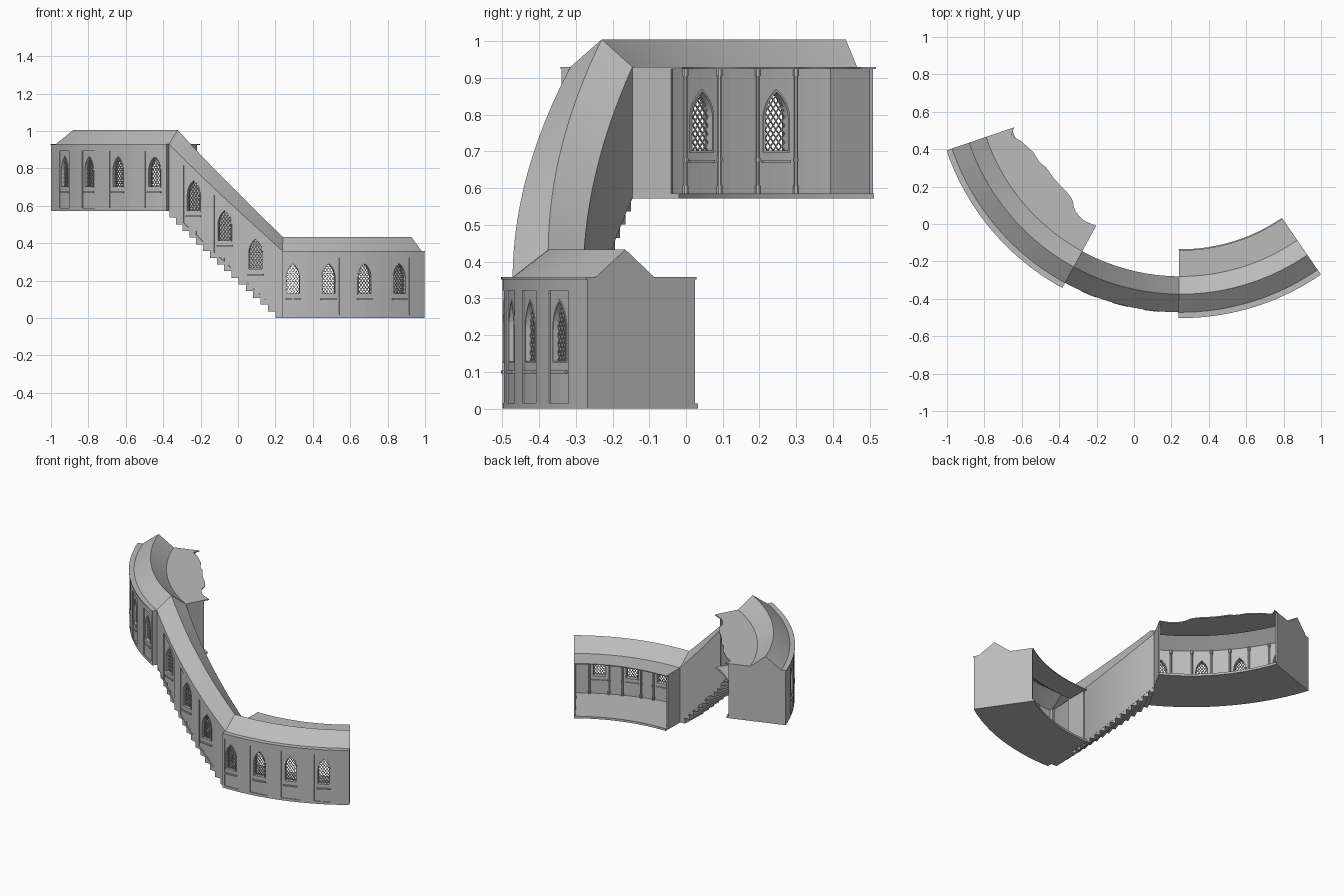
import bpy, bmesh
from math import sin, cos, radians, acos
from mathutils import Vector

if "Cube" in bpy.data.objects:
    bpy.data.objects.remove(bpy.data.objects["Cube"])

stone = bpy.data.materials.new("grey_stone")
stone.use_nodes = True
GREY = (0.5, 0.5, 0.5, 1)
stone.diffuse_color = GREY
stone.node_tree.nodes["Principled BSDF"].inputs["Base Color"].default_value = GREY

# Shared plan: every part follows one circle, angles in degrees from the front
CX, CY = 0.25, 0.82
OUT, INN = 1.32, 0.96          # outer and inner radius of the galleries
EAVE_OUT, RIDGE, EAVE_IN = 1.292, 1.195, 1.10
TALL, GABLE, RISE = 0.358, 0.075, 0.572
A_RIGHT, A_LOW, A_HIGH, A_LEFT = 34.5, -0.5, -28.6, -71.2


def pos(r, a, z=0.0):
    return Vector((CX + r * sin(radians(a)), CY - r * cos(radians(a)), z))


def slope(a):
    return RISE * min(1, max(0, (A_LOW - a) / (A_LOW - A_HIGH)))


def finish(name, bm, smooth=False):
    bmesh.ops.recalc_face_normals(bm, faces=bm.faces)
    mesh = bpy.data.meshes.new(name)
    bm.to_mesh(mesh)
    bm.free()
    mesh.materials.append(stone)
    ob = bpy.data.objects.new(name, mesh)
    bpy.context.collection.objects.link(ob)
    if smooth:
        bpy.ops.object.select_all(action='DESELECT')
        ob.select_set(True)
        bpy.context.view_layer.objects.active = ob
        bpy.ops.object.shade_smooth_by_angle(angle=radians(20))
    return ob


def sweep(bm, section, a0, a1, step=2.0):
    """Sweep a closed (radius, height) section, given per angle, along the circle."""
    n = max(1, round(abs(a1 - a0) / step))
    rings = []
    for i in range(n + 1):
        a = a0 + (a1 - a0) * i / n
        rings.append([bm.verts.new(pos(r, a, z)) for r, z in section(a)])
    for p, q in zip(rings, rings[1:]):
        for j in range(len(p)):
            k = (j + 1) % len(p)
            bm.faces.new((p[j], p[k], q[k], q[j]))
    bm.faces.new(rings[0])
    bm.faces.new(rings[-1])


def block(bm, r0, r1, a0, a1, lo, hi, ground=lambda a: 0.0, step=2.0):
    sweep(bm, lambda a: [(r0, ground(a) + lo), (r1, ground(a) + lo),
                         (r1, ground(a) + hi), (r0, ground(a) + hi)], a0, a1, step)


def plate(bm, r, a, z, pts, d0, d1):
    """Extrude a flat outline standing in the wall plane from depth d0 to d1."""
    u = Vector((cos(radians(a)), sin(radians(a)), 0))
    rings = [[bm.verts.new(pos(r + d, a, z) + u * x + Vector((0, 0, h))) for x, h in pts]
             for d in (d0, d1)]
    for j in range(len(pts)):
        k = (j + 1) % len(pts)
        bm.faces.new((rings[0][j], rings[0][k], rings[1][k], rings[1][j]))
    bm.faces.new(rings[0])
    bm.faces.new(rings[1])


# Pointed window shape
W, SPRING, PEAK = 0.035, 0.085, 0.16
C = ((PEAK - SPRING) ** 2 - W * W) / (2 * W)


def arch(grow=0.0):
    rad = W + C + grow
    top = acos(C / rad)
    side = [(rad * cos(top * i / 8) - C, SPRING + rad * sin(top * i / 8)) for i in range(9)]
    return [(W + grow, -grow)] + side + [(-x, h) for x, h in side[-2::-1]] + [(-W - grow, -grow)]


def inside(x, h):
    if h < SPRING:
        return h > 0 and abs(x) < W
    return (abs(x) + C) ** 2 + (h - SPRING) ** 2 < (W + C) ** 2


def window(bm, r, a, z):
    inner, outer = arch(), arch(0.005)
    for j in range(len(inner)):
        k = (j + 1) % len(inner)
        plate(bm, r, a, z, [inner[j], inner[k], outer[k], outer[j]], -0.037, 0.001)
    for s in (-1, 1):
        for i in range(-3, 11):
            line = [(x, s * 1.4 * x + i * 0.023)
                    for x in (W * (j / 40 - 1) for j in range(81))]
            line = [p for p in line if inside(*p)]
            if len(line) > 1:
                (x0, h0), (x1, h1) = line[0], line[-1]
                t = 0.0022
                plate(bm, r, a, z, [(x0, h0 - t), (x1, h1 - t), (x1, h1 + t), (x0, h0 + t)],
                      -0.017, -0.012)


def carve(wall, bm):
    cutter = finish("wall_cutter", bm)
    cutter.hide_render = True
    mod = wall.modifiers.new("carve", 'BOOLEAN')
    mod.operation, mod.solver, mod.object = 'DIFFERENCE', 'EXACT', cutter
    bpy.context.view_layer.objects.active = wall
    bpy.ops.object.modifier_apply(modifier=mod.name)
    bpy.data.objects.remove(cutter)


def window_wall(name, r, a0, a1, ground, angles):
    """Outer wall with shallow panels, lattice windows and sills."""
    bm = bmesh.new()
    block(bm, r - 0.035, r, a0, a1, 0, TALL, ground)
    wall = finish(name + "_outer_wall", bm)
    panels, holes, glass, sills = (bmesh.new() for _ in range(4))
    for a in angles:
        z = ground(a) + 0.13
        block(panels, r - 0.005, r + 0.03, a - 2.5, a + 2.5, 0.016, 0.322, ground)
        plate(holes, r, a, z, arch(), -0.1, 0.1)
        window(glass, r - 0.004, a, z)
        for q in (r - 0.007, r - 0.041):
            block(sills, q, q + 0.01, a - 1.9, a + 1.9, z - 0.034, z - 0.026)
    carve(wall, panels)
    carve(wall, holes)
    finish(name + "_window_lattices", glass)
    finish(name + "_window_sills", sills)


# Uneven inner edge of the upper ceiling: (angle, radius)
RAGGED = [(-71.2, .94), (-69, .97), (-66, .93), (-61, .90), (-57, .90), (-54, .885), (-50, .89),
          (-43, .89), (-40, .90), (-37, .94), (-33, .955), (-28.6, .945)]


def ragged(a):
    for (a0, r0), (a1, r1) in zip(RAGGED, RAGGED[1:]):
        if a <= a1:
            return r0 + (r1 - r0) * (a - a0) / (a1 - a0)
    return RAGGED[-1][1]


def roof(name, a0, a1, ground, inner=None):
    def section(a):
        top = ground(a) + TALL
        pts = [(EAVE_OUT, top), (RIDGE, top + GABLE), (EAVE_IN, top)]
        if inner:
            pts = [(OUT + 0.003, top)] + pts + [(inner(a), top)]
        return pts + [(r, z - 0.006) for r, z in reversed(pts)]
    bm = bmesh.new()
    sweep(bm, section, a0, a1, 1.0)
    finish(name + "_roof", bm, True)


def gallery(name, a0, a1, far, near, base, angles, inner):
    """Level gallery, open on the inside, with a closed far end."""
    ground = lambda a: base
    bm = bmesh.new()
    block(bm, INN - 0.005, OUT, a0, a1, 0, 0.014, ground)
    finish(name + "_floor", bm, True)
    window_wall(name, OUT, a0, a1, ground, angles)
    roof(name, a0, a1, ground, inner)
    # gabled end wall
    turn = 0.6 if near > far else -0.6
    top = base + TALL
    bm = bmesh.new()
    sweep(bm, lambda a: [(INN + .005, base), (OUT, base), (OUT, top), (EAVE_OUT, top),
                         (RIDGE, top + GABLE), (EAVE_IN, top), (INN + .005, top)],
          far, far + turn)
    finish(name + "_end_wall", bm)
    # walls beside the stair doorway
    bm = bmesh.new()
    block(bm, INN + 0.02, EAVE_IN + 0.02, near, near - turn, 0, TALL, ground)
    block(bm, EAVE_OUT - 0.03, OUT, near, near - turn, 0, TALL, ground)
    finish(name + "_doorway_walls", bm)
    # inside columns flanking each window
    bm = bmesh.new()
    for a in angles:
        for s in (-2.6, 2.6):
            if not a0 + 0.5 < a + s < a1 - 0.5:
                continue
            for half, lo, hi in ((.006, 0, TALL), (.009, .014, .035), (.008, .1, .11),
                                 (.009, TALL - .025, TALL - .004)):
                ring = [(half * cos(radians(22.5 + 45 * i)), half * sin(radians(22.5 + 45 * i)))
                        for i in range(8)]
                c = pos(OUT - 0.04, a + s, base)
                low, up = ([bm.verts.new(c + Vector((x, y, h))) for x, y in ring]
                           for h in (lo, hi))
                for j in range(8):
                    k = (j + 1) % 8
                    bm.faces.new((low[j], low[k], up[k], up[j]))
                bm.faces.new(low)
                bm.faces.new(up)
    finish(name + "_inside_columns", bm)


gallery("lower_gallery", A_LOW, A_RIGHT, A_RIGHT, A_LOW, 0.0, (1.9, 10.3, 19, 27.8),
        lambda a: INN)
gallery("upper_gallery", A_LEFT, A_HIGH, A_LEFT, A_HIGH, RISE, (-63.4, -52.7, -42.7, -32),
        ragged)

# Sloping stair passage
window_wall("stair", EAVE_OUT, A_HIGH, A_LOW, slope, (-22.3, -14.5, -7))
roof("stair", A_HIGH, A_LOW, slope)
bm = bmesh.new()
block(bm, EAVE_IN, EAVE_IN + 0.02, A_HIGH, A_LOW, 0, TALL, slope)
finish("stair_inner_wall", bm, True)

# Steps, showing as saw teeth underneath
STEPS = 16
run = (A_HIGH - A_LOW) / STEPS
bm = bmesh.new()
for i in range(STEPS):
    a = A_LOW + run * i
    block(bm, EAVE_IN + 0.004, EAVE_OUT - 0.004, a, a + run, slope(a), slope(a) + RISE / STEPS)
finish("stair_steps", bm)
